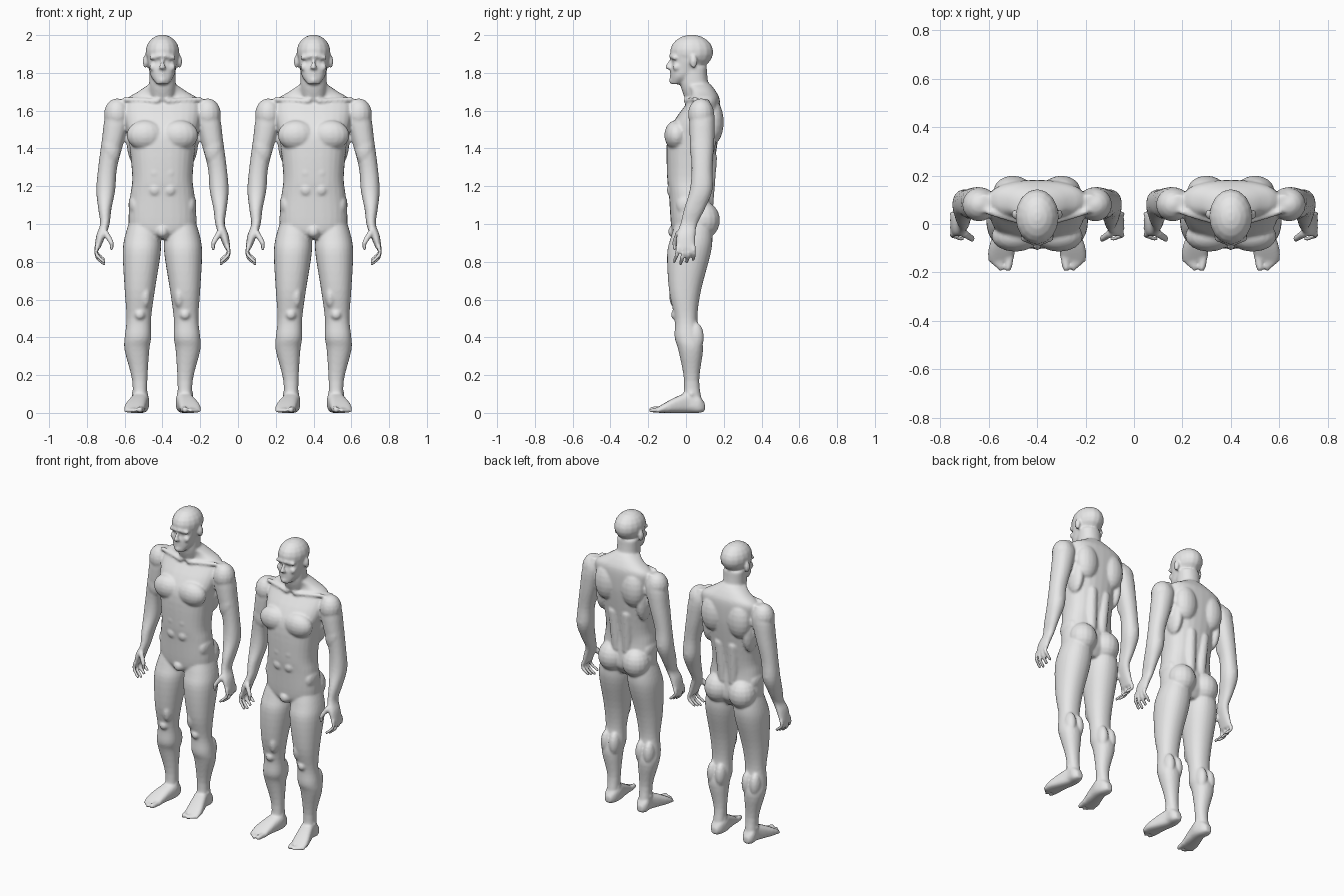
import bpy
import bmesh
import math
from mathutils import Vector

default_cube = bpy.data.objects.get("Cube")
if default_cube:
    bpy.data.objects.remove(default_cube, do_unlink=True)

bm = bmesh.new()


def circle(segments):
    """Cosine and sine pairs around a unit circle."""
    turns = [math.tau * i / segments for i in range(segments)]
    return [(math.cos(turn), math.sin(turn)) for turn in turns]


def cover(rings):
    """Join rings of points into a closed surface."""
    rings = [[bm.verts.new(point) for point in ring] for ring in rings]
    for lower, upper in zip(rings, rings[1:]):
        for i in range(len(lower)):
            bm.faces.new((lower[i - 1], lower[i], upper[i], upper[i - 1]))
    bm.faces.new(rings[0][::-1])
    bm.faces.new(rings[-1])


def spline(rows, steps=4):
    """Catmull-Rom interpolation through rows of numbers."""
    rows = [Vector(row) for row in rows]
    result = []
    for i, (start, end) in enumerate(zip(rows, rows[1:])):
        before = rows[max(i - 1, 0)]
        after = rows[min(i + 2, len(rows) - 1)]
        leave, arrive = (end - before) / 2, (after - start) / 2
        for k in range(steps):
            t = k / steps
            ease = t * t * (3 - 2 * t)
            result.append(start.lerp(end, ease)
                          + leave * t * (1 - t) ** 2 - arrive * t * t * (1 - t))
    return result + [rows[-1]]


def rounded(low, high, wave, power):
    """One coordinate of a superellipse that spans low to high."""
    reach = math.copysign(abs(wave) ** (2 / power), wave)
    return (low + high) / 2 + (high - low) / 2 * reach


def loft(rows, power=2.2, along_y=False):
    """Rounded sections: position, side limits, depth limits."""
    rings = []
    for position, left, right, near, far in spline(rows):
        ring = [(rounded(left, right, c, power), rounded(near, far, s, power))
                for c, s in circle(28)]
        rings.append([(u, position, v) if along_y else (u, v, position)
                      for u, v in ring])
    cover(rings)


def centred_loft(rows, power=2.2):
    """Symmetric sections: height, half width, front, back."""
    loft([(height, -width, width, front, back)
          for height, width, front, back in rows], power)


def blob(centre, *radii, bands=10):
    """Ball from one radius, or ellipsoid from three."""
    scale = Vector((radii * 3)[:3])
    rings = []
    for k in range(bands):
        tilt = math.pi * (k + .5) / bands
        rings.append([Vector(centre) + scale * Vector(
            (c * math.sin(tilt), s * math.sin(tilt), -math.cos(tilt)))
            for c, s in circle(16)])
    cover(rings)


def chain(radius, *points, taper=1.0):
    """Tapering strand with round ends."""
    path = spline(points)
    last = len(path) - 1
    rings = []
    for i, point in enumerate(path):
        size = radius * (1 + (taper - 1) * i / last)
        heading = path[min(i + 1, last)] - path[max(i - 1, 0)]
        turn = heading.to_track_quat('Z', 'Y')
        rings.append([point + turn @ Vector((c * size, s * size, 0))
                      for c, s in circle(12)])
    cover(rings)
    blob(path[0], radius)
    blob(path[-1], radius * taper)


def build_head():
    # Neck, jaw and cranium
    centred_loft([(1.65, .07, 0, .16), (1.74, .07, -.03, .12), (1.83, .07, -.02, .11)])
    centred_loft([(1.74, .03, -.08, -.03), (1.78, .06, -.08, .04),
                  (1.82, .07, -.08, .09), (1.87, .08, -.07, .1), (1.9, .08, -.08, .1)])
    blob((0, .03, 1.91), .09, .115, .092)
    # Nose and nostril
    chain(.008, (0, -.08, 1.87), (0, -.1, 1.83), taper=1.4)
    blob((.01, -.09, 1.83), .01)
    # Brow, eye and cheekbone
    chain(.011, (.01, -.08, 1.89), (.06, -.06, 1.88))
    blob((.03, -.06, 1.87), .013)
    blob((.05, -.05, 1.83), .02)
    # Lips and chin
    for height in (1.8, 1.785):
        chain(.007, (0, -.08, height), (.02, -.07, height), taper=.6)
    blob((0, -.07, 1.76), .02)
    # Ear
    blob((.09, .04, 1.86), .015, .02, .035)


def build_torso():
    centred_loft([
        (.92, .06, -.05, .1), (.95, .15, -.07, .12), (1, .18, -.08, .14),
        (1.15, .17, -.09, .13), (1.25, .16, -.1, .14), (1.45, .18, -.1, .17),
        (1.55, .2, -.06, .18), (1.65, .2, .01, .18), (1.7, .13, .02, .16),
        (1.74, .07, -.01, .13)], power=2.4)
    # Neck cord and collar bone
    chain(.012, (.02, 0, 1.66), (.06, .05, 1.82))
    chain(.013, (.03, 0, 1.65), (.2, .05, 1.66))
    # Chest and belly
    blob((.09, -.05, 1.47), .1, .065, .08)
    for height in (1.18, 1.27, 1.36):
        blob((.04, -.06, height), .042)
    # Flank and hip
    blob((.15, .09, 1.45), .04, .07, .13)
    blob((.15, .02, 1.1), .03, .07, .06)
    # Shoulder blade, back cord and buttock
    blob((.1, .14, 1.54), .08, .06, .12)
    chain(.035, (.04, .11, 1.1), (.05, .13, 1.35))
    blob((.09, .09, 1.02), .09, .09, .1)
    # Groin
    blob((0, -.06, .96), .035)


def build_arm():
    # Shoulder to knuckles
    loft([(1.66, .19, .24, .05, .12), (1.58, .17, .3, .02, .15),
          (1.45, .2, .32, .02, .15), (1.3, .24, .34, .03, .14),
          (1.18, .25, .35, .02, .14), (1.08, .27, .34, -.01, .1),
          (1, .28, .33, -.03, .06), (.94, .3, .35, -.05, .05),
          (.87, .33, .36, -.05, .05)])
    # Shoulder muscle, upper arm muscle and elbow
    blob((.24, .08, 1.58), .07, .07, .085)
    blob((.27, .06, 1.4), .05, .04, .09)
    blob((.3, .12, 1.2), .025)
    # Fingers from little to index, then thumb
    for i in range(4):
        y = .04 - .028 * i
        drop = .01 * abs(i - 2)
        chain(.012, (.345, y, .88), (.35, y * 1.1, .83 + drop),
              (.31, y * 1.2 - .01, .79 + drop), taper=.8)
    chain(.017, (.3, -.04, .95), (.27, -.06, .9), (.27, -.06, .87), taper=.6)


def build_leg():
    # Hip to ankle
    loft([(1.03, .02, .17, -.05, .13), (.93, .01, .2, -.08, .14),
          (.84, .01, .21, -.1, .13), (.65, .04, .2, -.09, .08),
          (.5, .06, .19, -.06, .06), (.4, .06, .2, -.06, .08),
          (.33, .07, .2, -.04, .09), (.17, .08, .16, -.01, .07),
          (.03, .08, .16, -.02, .09)])
    # Inner thigh muscle and kneecap
    blob((.09, -.05, .62), .03, .04, .07)
    blob((.12, -.05, .52), .03)
    # Calf muscles and ankle bones
    for x in (.1, .16):
        blob((x, .05, .4), .035, .045, .08)
    for x in (.09, .15):
        blob((x, .03, .1), .015)


def build_foot():
    # Heel to ball
    loft([(.1, .1, .14, .01, .05), (.07, .08, .16, 0, .09), (.02, .07, .16, 0, .11),
          (-.04, .08, .18, 0, .09), (-.1, .09, .2, 0, .06), (-.15, .1, .2, 0, .03)],
         power=2.8, along_y=True)
    # Small toes, then big toe
    for i in range(4):
        x = .15 + .014 * i
        chain(.013, (x, -.12, .025), (x, .012 * i - .185, .012), taper=.8)
    chain(.018, (.11, -.12, .02), (.12, -.18, .017), taper=.9)


for build_part in (build_head, build_torso, build_arm, build_leg, build_foot):
    build_part()

# Fuse the mirrored parts into one smooth skin
bmesh.ops.recalc_face_normals(bm, faces=bm.faces[:])
parts = bpy.data.meshes.new("body_parts")
bm.to_mesh(parts)
bm.free()
source = bpy.data.objects.new("body_parts", parts)
bpy.context.collection.objects.link(source)
source.modifiers.new("mirror", 'MIRROR').use_mirror_merge = False
fuse = source.modifiers.new("fuse", 'REMESH')
fuse.mode = 'VOXEL'
fuse.voxel_size = .008
source.modifiers.new("relax", 'SMOOTH').iterations = 3
graph = bpy.context.evaluated_depsgraph_get()
body = bpy.data.meshes.new_from_object(source.evaluated_get(graph))
body.name = "body_skin"
bpy.data.objects.remove(source, do_unlink=True)
body.shade_smooth()

# One plain colour
grey = bpy.data.materials.new("plain_grey")
grey.use_nodes = True
shade = (.8, .8, .8, 1)
grey.diffuse_color = shade
grey.node_tree.nodes["Principled BSDF"].inputs["Base Color"].default_value = shade
body.materials.clear()
body.materials.append(grey)

# Two matching figures side by side
for name, side in (("right_figure", -1), ("left_figure", 1)):
    figure = bpy.data.objects.new(name, body)
    figure.location.x = side * .4
    bpy.context.collection.objects.link(figure)
